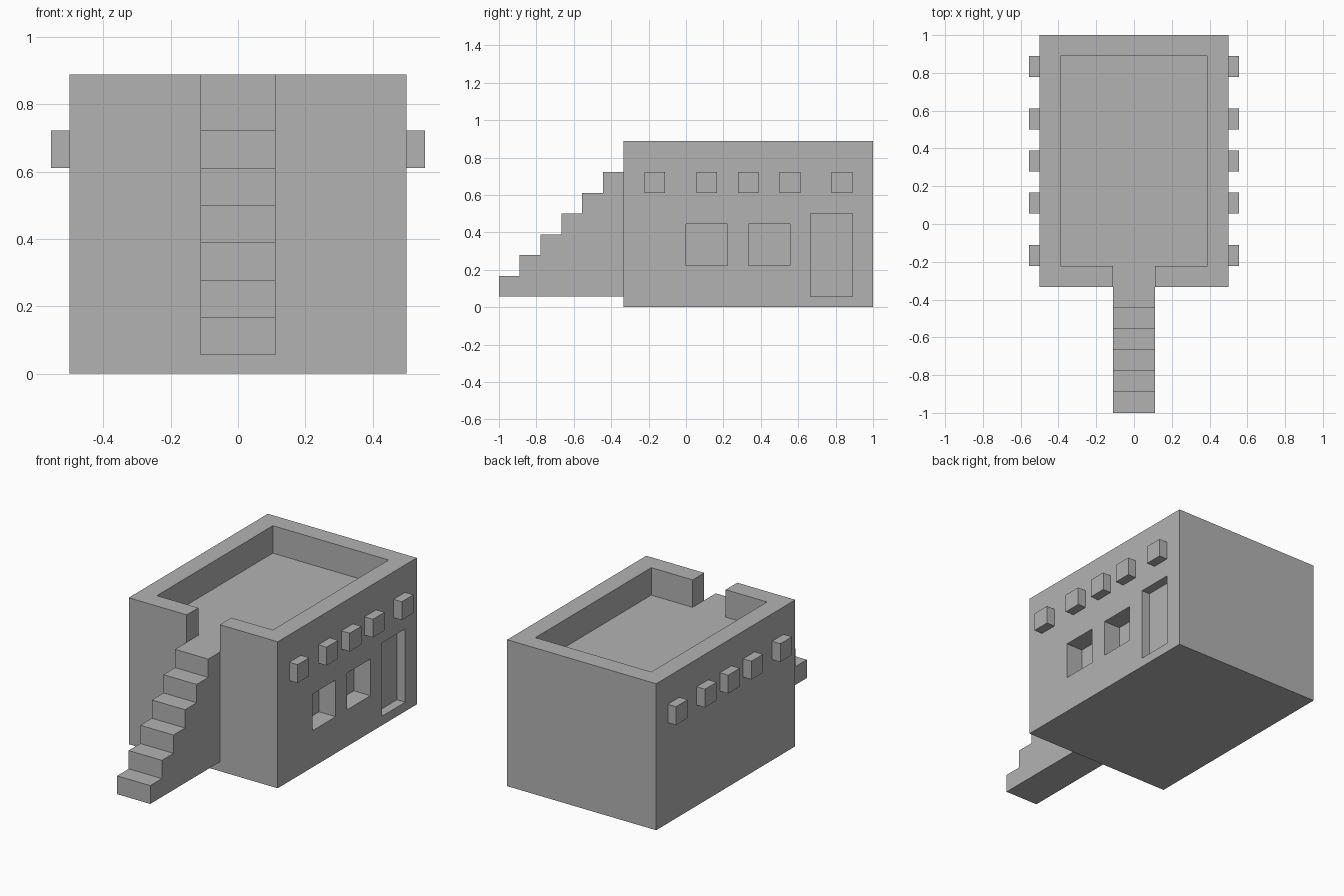
import bpy
import bmesh
from mathutils import Vector

default = bpy.data.objects.get("Cube")
if default:
    bpy.data.objects.remove(default, do_unlink=True)

U = 1 / 9  # building module

clay = bpy.data.materials.new("plain grey")
clay.use_nodes = True
grey = (0.45, 0.45, 0.45, 1)
clay.diffuse_color = grey
clay.node_tree.nodes["Principled BSDF"].inputs["Base Color"].default_value = grey


def prism(name, outline, offset):
    """Extrude a closed outline, given in modules, along an offset."""
    bm = bmesh.new()
    face = bm.faces.new([bm.verts.new(Vector(p) * U) for p in outline])
    ext = bmesh.ops.extrude_face_region(bm, geom=[face])
    moved = [g for g in ext["geom"] if isinstance(g, bmesh.types.BMVert)]
    bmesh.ops.translate(bm, verts=moved, vec=Vector(offset) * U)
    bmesh.ops.recalc_face_normals(bm, faces=bm.faces)
    mesh = bpy.data.meshes.new(name)
    bm.to_mesh(mesh)
    bm.free()
    mesh.materials.append(clay)
    obj = bpy.data.objects.new(name, mesh)
    bpy.context.collection.objects.link(obj)
    return obj


def box(name, x, y, z):
    base = [(x[0], y[0], z[0]), (x[1], y[0], z[0]),
            (x[1], y[1], z[0]), (x[0], y[1], z[0])]
    return prism(name, base, (0, 0, z[1] - z[0]))


def carve(target, cutter):
    cutter.hide_render = True
    mod = target.modifiers.new(cutter.name, "BOOLEAN")
    mod.operation = "DIFFERENCE"
    mod.solver = "EXACT"
    mod.object = cutter
    bpy.context.view_layer.objects.active = target
    bpy.ops.object.modifier_apply(modifier=mod.name)
    bpy.data.objects.remove(cutter, do_unlink=True)


# Main block
house = box("house", (-4.5, 4.5), (-3, 9), (0, 8))

# Sunken roof terrace with the entrance gap in the front parapet
right_half = [(1, -4), (1, -2), (3.5, -2), (3.5, 8)]
left_half = [(-x, y) for x, y in reversed(right_half)]
terrace = [(x, y, 6.5) for x, y in right_half + left_half]
carve(house, prism("terrace_cutter", terrace, (0, 0, 3)))

# Window and door recesses on the left wall
for y in (0, 3):
    carve(house, box("window_cutter", (3.5, 5), (y, y + 2), (2, 4)))
carve(house, box("door_cutter", (4, 5), (6, 8), (0.5, 4.5)))

# Solid staircase with six steps
steps = [(-1, -9, 0.5)]
for i in range(6):
    steps += [(-1, -9 + i, 1.5 + i), (-1, -8 + i, 1.5 + i)]
steps.append((-1, -3, 0.5))
prism("staircase", steps, (2, 0, 0))

# Beam ends jutting out of both side walls
for side, sign in (("left", 1), ("right", -1)):
    for i, y in enumerate((-2, 0.5, 2.5, 4.5, 7)):
        xs = sorted((sign * 4.5, sign * 5))
        box(f"{side}_beam_end_{i + 1}", xs, (y, y + 1), (5.5, 6.5))
